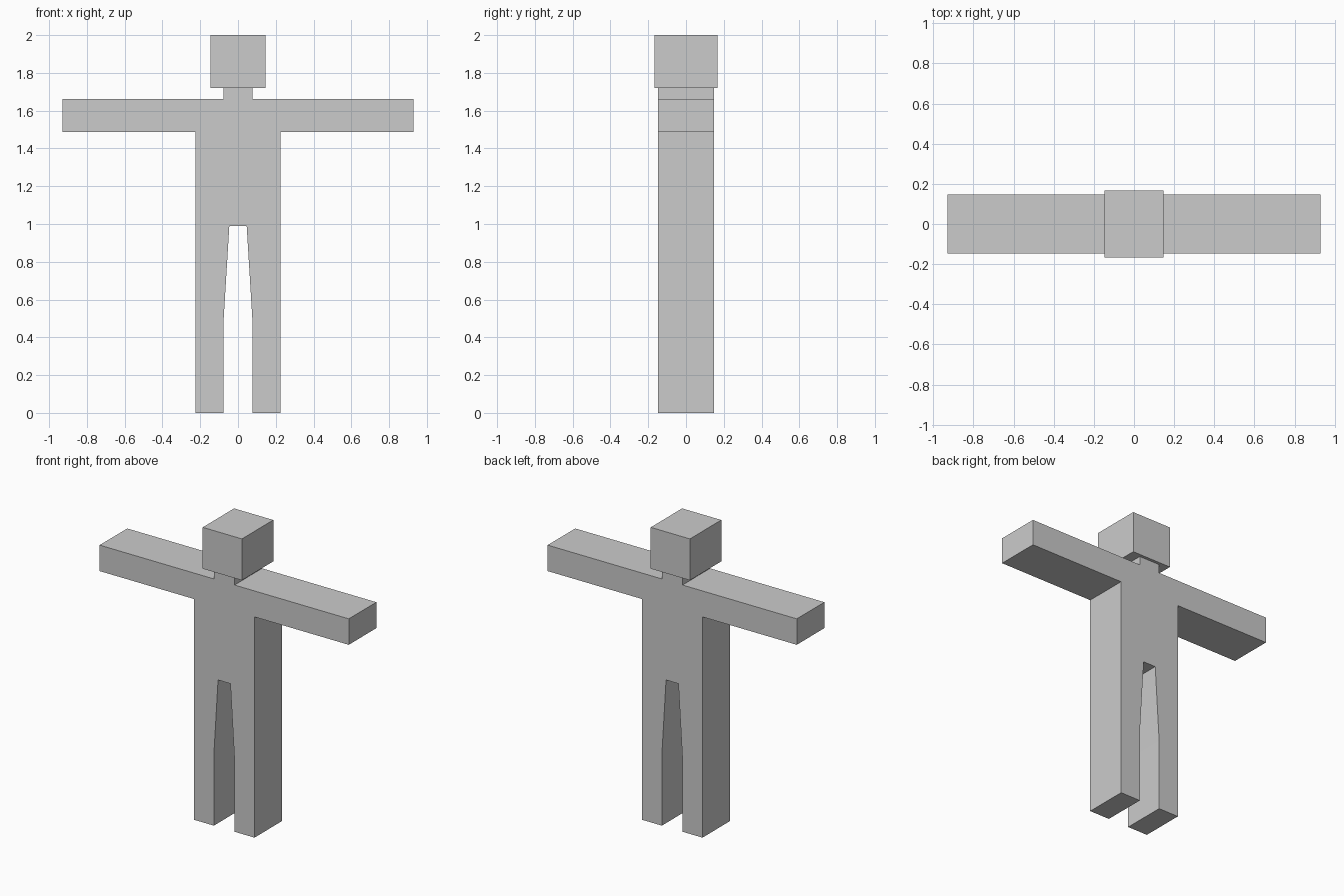
import bpy, bmesh

if "Cube" in bpy.data.objects:
    bpy.data.objects.remove(bpy.data.objects["Cube"])


def add_object(name, bm):
    bmesh.ops.recalc_face_normals(bm, faces=bm.faces)
    mesh = bpy.data.meshes.new(name)
    bm.to_mesh(mesh)
    bm.free()
    obj = bpy.data.objects.new(name, mesh)
    bpy.context.collection.objects.link(obj)
    return obj


def extruded_profile(name, points, half_depth):
    """Extrude a front-view (x, z) outline evenly along y."""
    bm = bmesh.new()
    face = bm.faces.new([bm.verts.new((x, -half_depth, z)) for x, z in points])
    result = bmesh.ops.extrude_face_region(bm, geom=[face], use_keep_orig=True)
    new_verts = [v for v in result["geom"] if isinstance(v, bmesh.types.BMVert)]
    bmesh.ops.translate(bm, vec=(0, 2 * half_depth, 0), verts=new_verts)
    return add_object(name, bm)


# Body: right half of the outline from crotch to neck, mirrored to the left
half = [(0.046, 0.99), (0.077, 0.48), (0.077, 0), (0.226, 0),
        (0.226, 1.488), (0.929, 1.488), (0.929, 1.663),
        (0.077, 1.663), (0.077, 1.721)]
outline = half + [(-x, z) for x, z in reversed(half)]
extruded_profile("body", outline, 0.147)

# Head: a box sitting on the neck
head = [(-0.146, 1.721), (0.146, 1.721), (0.146, 2.0), (-0.146, 2.0)]
extruded_profile("head", head, 0.167)
